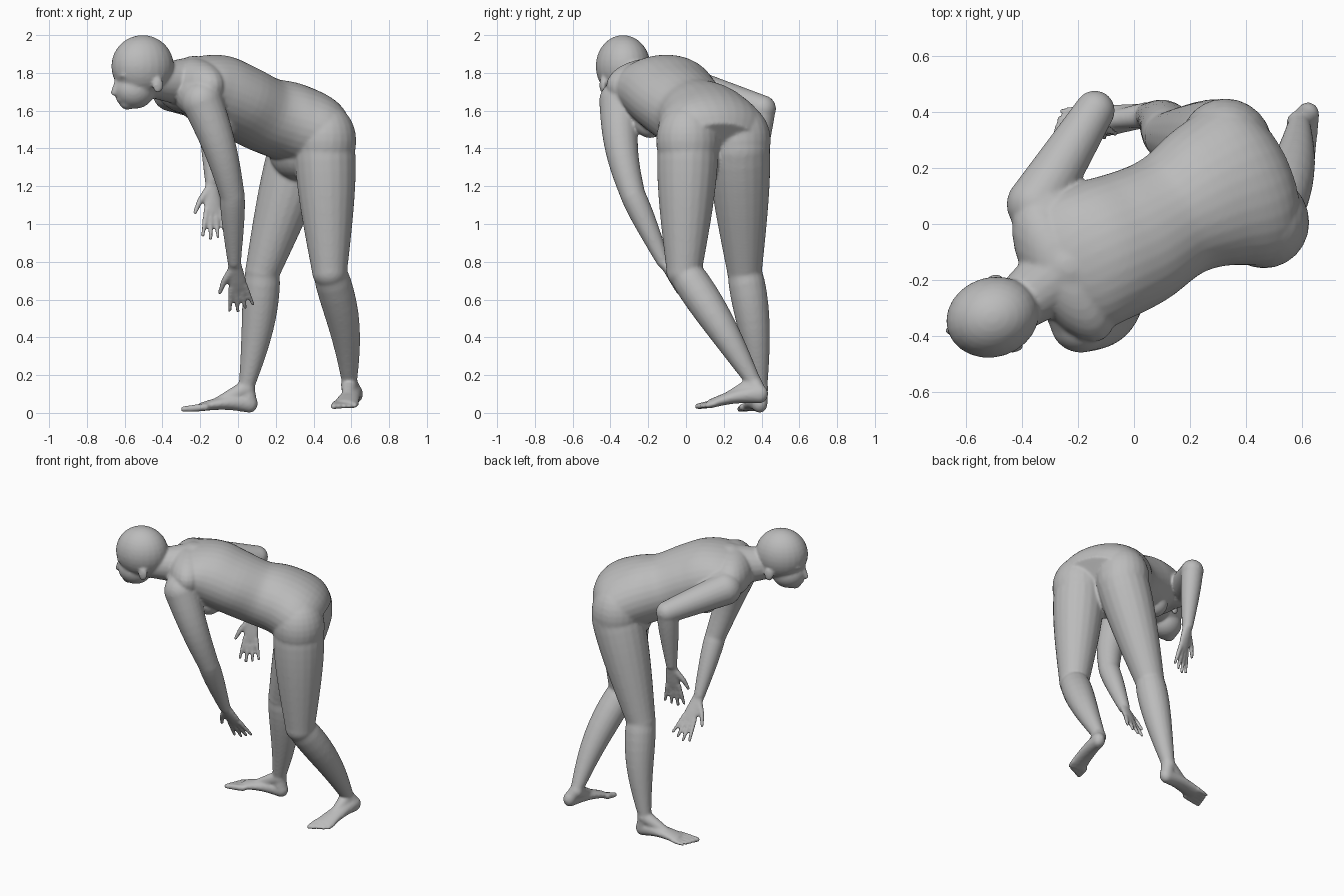
import bpy, bmesh, math
from mathutils import Vector, Matrix

cube = bpy.data.objects.get("Cube")
if cube:
    bpy.data.objects.remove(cube)

skin = bpy.data.materials.new("plain_grey")
skin.use_nodes = True
grey = (.5, .5, .5, 1)
skin.diffuse_color = grey
skin.node_tree.nodes["Principled BSDF"].inputs["Base Color"].default_value = grey

UP = Vector((0, 0, 1))
ACROSS_BODY = Vector((.5, -.9, 0)).normalized()
FORWARD = Vector((-.9, -.5, 0)).normalized()
FACE = Vector((-.95, -.3, 0)).normalized()
FACE_SIDE = UP.cross(FACE)
body_mesh = bmesh.new()


def flowing(points, steps=5):
    """Catmull-Rom curve through the points."""
    points = [Vector(p) for p in points]
    padded = [points[0] * 2 - points[1], *points, points[-1] * 2 - points[-2]]
    curve = []
    for a, b, c, d in zip(padded, padded[1:], padded[2:], padded[3:]):
        for step in range(steps):
            t = step / steps
            curve.append(b + ((c - a) + ((a * 2 - b * 5 + c * 4 - d)
                                         + (b * 3 - a - c * 3 + d) * t) * t) * t / 2)
    return curve + [points[-1]]


def tube(centers, sizes, side, sides=20):
    """Closed tube of elliptical rings; each size is (half width, half depth)."""
    rings = []
    last = len(centers) - 1
    for index, (center, size) in enumerate(zip(centers, sizes)):
        along = (centers[min(index + 1, last)] - centers[max(index - 1, 0)]).normalized()
        width = (side - along * along.dot(side)).normalized()
        depth = along.cross(width)
        angles = [math.tau * step / sides for step in range(sides)]
        rings.append([body_mesh.verts.new(center + width * size[0] * math.cos(angle)
                                          + depth * size[1] * math.sin(angle)) for angle in angles])
    for lower, upper in zip(rings, rings[1:]):
        for k in range(sides):
            following = (k + 1) % sides
            body_mesh.faces.new((lower[k], lower[following], upper[following], upper[k]))
    body_mesh.faces.new(rings[0][::-1])
    body_mesh.faces.new(rings[-1])


def blob(center, radii, forward=FORWARD):
    """Ellipsoid with radii along forward, sideways and up."""
    axes = Matrix((forward, UP.cross(forward), UP)).transposed().to_4x4()
    place = Matrix.Translation(center) @ axes @ Matrix.Diagonal((*radii, 1))
    bmesh.ops.create_uvsphere(body_mesh, u_segments=24, v_segments=16, radius=1, matrix=place)


def limb(start, end, start_radius, end_radius, muscle=0, bow=Vector(), steps=10):
    """Tapered round segment with a muscle belly, a bowed axis and round ends."""
    centers, sizes = [], []
    for step in range(steps + 1):
        t = step / steps
        swell = math.sin(math.pi * t ** .7)
        radius = start_radius + (end_radius - start_radius) * t + muscle * swell
        centers.append(start.lerp(end, t) + bow * math.sin(math.pi * t))
        sizes.append((radius, radius))
    tube(centers, sizes, (end - start).orthogonal())
    blob(start, [start_radius] * 3)
    blob(end, [end_radius] * 3)


def hand(wrist, tip, thumb_side):
    """Flat palm, four spread fingers and a two-part thumb."""
    reach = tip - wrist
    side = (thumb_side - reach * thumb_side.dot(reach) / reach.length_squared).normalized()
    palm = [wrist + reach * t for t in (0, .2, .4, .55)]
    tube(palm, [(.034, .028), (.042, .024), (.05, .02), (.046, .015)], side)
    for finger in range(4):
        spread = finger - 1.5
        length = 1 - .05 * abs(spread - .3)
        limb(wrist + reach * .5 + side * spread * .025,
             wrist + reach * length + side * spread * .042, .015, .011)
    thumb_joint = wrist + reach * .35 + side * .07
    limb(wrist + reach * .15 + side * .02, thumb_joint, .022, .017)
    limb(thumb_joint, wrist + reach * .55 + side * .1, .017, .012)


def foot(ankle, heel, ball, inward, toe_length):
    """Foot that widens and flattens forward, with an instep and five toes."""
    centers, sizes = [], []
    steps = 8
    for step in range(steps + 1):
        t = step / steps
        centers.append(heel.lerp(ball, t) + UP * .012 * math.sin(math.pi * t))
        sizes.append((.042 + .024 * t, .05 - .028 * t))
    tube(centers, sizes, inward)
    ahead = (ball - heel).normalized()
    blob(heel, (.045, .042, .05), Vector((ahead.x, ahead.y, 0)).normalized())
    limb(ankle, heel, .042, .042)
    limb(ankle - UP * .01, heel.lerp(ball, .75) + UP * .005, .046, .026)
    ahead.z *= .3
    for toe in range(5):
        root = ball + inward * (toe - 2) * .028
        size = .013 + .002 * toe
        limb(root - ahead * .02, root + ahead * toe_length * (.5 + .12 * toe) - UP * .008,
             size, size * .8)


# Torso, bent forward: seat, hips, loin, waist, ribs, shoulders, collar
spine = [Vector(p) for p in ((.48, .18, 1.42), (.4, .15, 1.48), (.27, .1, 1.54), (.14, .03, 1.58),
                             (0, -.05, 1.65), (-.12, -.1, 1.7), (-.23, -.15, 1.73), (-.32, -.2, 1.74))]
girth = [(.22, .14), (.3, .2), (.27, .21), (.23, .2), (.25, .2), (.26, .2), (.25, .16), (.14, .1)]
tube(flowing(spine), flowing(girth), ACROSS_BODY, 32)
blob(Vector((.32, .14, 1.38)), (.14, .2, .15))
blob(Vector((-.25, -.16, 1.73)), (.14, .29, .15))

# Neck and head
skull = Vector((-.505, -.333, 1.835))
limb(spine[-2] + UP * .02, skull - FACE * .06 - UP * .08, .14, .09)
blob(skull, (.168, .143, .165), FACE)


def on_head(ahead, sideways, down):
    return skull + FACE * ahead + FACE_SIDE * sideways - UP * down


blob(on_head(.045, 0, .125), (.11, .1, .1), FACE)
limb(on_head(.02, 0, .16), on_head(.085, 0, .185), .06, .045)
limb(on_head(.135, 0, .06), on_head(.16, 0, .14), .014, .017)
blob(on_head(.125, 0, .175), (.02, .034, .018), FACE)
for mirror in (-1, 1):
    blob(on_head(.12, mirror * .045, .05), (.03, .045, .014), FACE)
    blob(on_head(-.045, mirror * .128, .1), (.03, .016, .043), FACE)

# Chest
for breast in ((-.09, -.19, 1.54), (-.16, .01, 1.55)):
    blob(Vector(breast), (.08, .085, .085))

# Left arm hangs forward
shoulder, elbow, wrist = (Vector(p) for p in ((-.19, -.35, 1.65), (-.03, -.28, 1.15), (-.02, -.12, .8)))
limb(spine[-3], shoulder, .15, .11)
limb(spine[-2], shoulder, .15, .11)
limb(shoulder, elbow, .11, .066, bow=ACROSS_BODY * .03)
limb(elbow, wrist, .066, .036, .006)
hand(wrist, Vector((.02, .04, .54)), Vector((-1, -.2, 0)))

# Right arm is drawn back, forearm hanging
shoulder, elbow, wrist = (Vector(p) for p in ((-.35, .07, 1.7), (-.14, .405, 1.61), (-.14, .36, 1.23)))
limb(spine[-3], shoulder, .15, .105)
limb(spine[-2], shoulder, .15, .105)
limb(shoulder, elbow, .105, .072)
limb(elbow, wrist, .068, .036, .006)
hand(wrist, Vector((-.125, .3, .92)), Vector((-1, -.3, 0)))

# Left leg, shin reaching back
hip, knee, ankle = (Vector(p) for p in ((.46, .01, 1.4), (.485, -.01, .75), (.59, .36, .16)))
blob(hip + UP * .04, (.165, .17, .2))
limb(hip, knee, .16, .094, .015)
limb(knee, ankle, .088, .04, .02, bow=Vector((.025, .01, 0)))
foot(ankle, Vector((.62, .39, .1)), Vector((.57, .12, .045)), Vector((-1, -.2, 0)).normalized(), .05)

# Right leg, planted forward
hip, knee, ankle = (Vector(p) for p in ((.33, .28, 1.4), (.13, .31, .75), (.045, .39, .14)))
blob(hip + UP * .04, (.165, .17, .2))
limb(hip, knee, .165, .093, .012)
limb(knee, ankle, .09, .042, .02, bow=Vector((.015, .01, 0)))
foot(ankle, Vector((.06, .39, .05)), Vector((-.2, .355, .03)), Vector((.15, -1, 0)).normalized(), .1)

mesh = bpy.data.meshes.new("body")
bmesh.ops.recalc_face_normals(body_mesh, faces=body_mesh.faces)
body_mesh.to_mesh(mesh)
body_mesh.free()
mesh.materials.append(skin)
body = bpy.data.objects.new("body", mesh)
bpy.context.collection.objects.link(body)

# Fuse the parts into one skin and soften the joins
remesh = body.modifiers.new("fuse", 'REMESH')
remesh.mode = 'VOXEL'
remesh.voxel_size = .0085
remesh.use_smooth_shade = True
soften = body.modifiers.new("soften", 'SMOOTH')
soften.factor = .5
soften.iterations = 8
